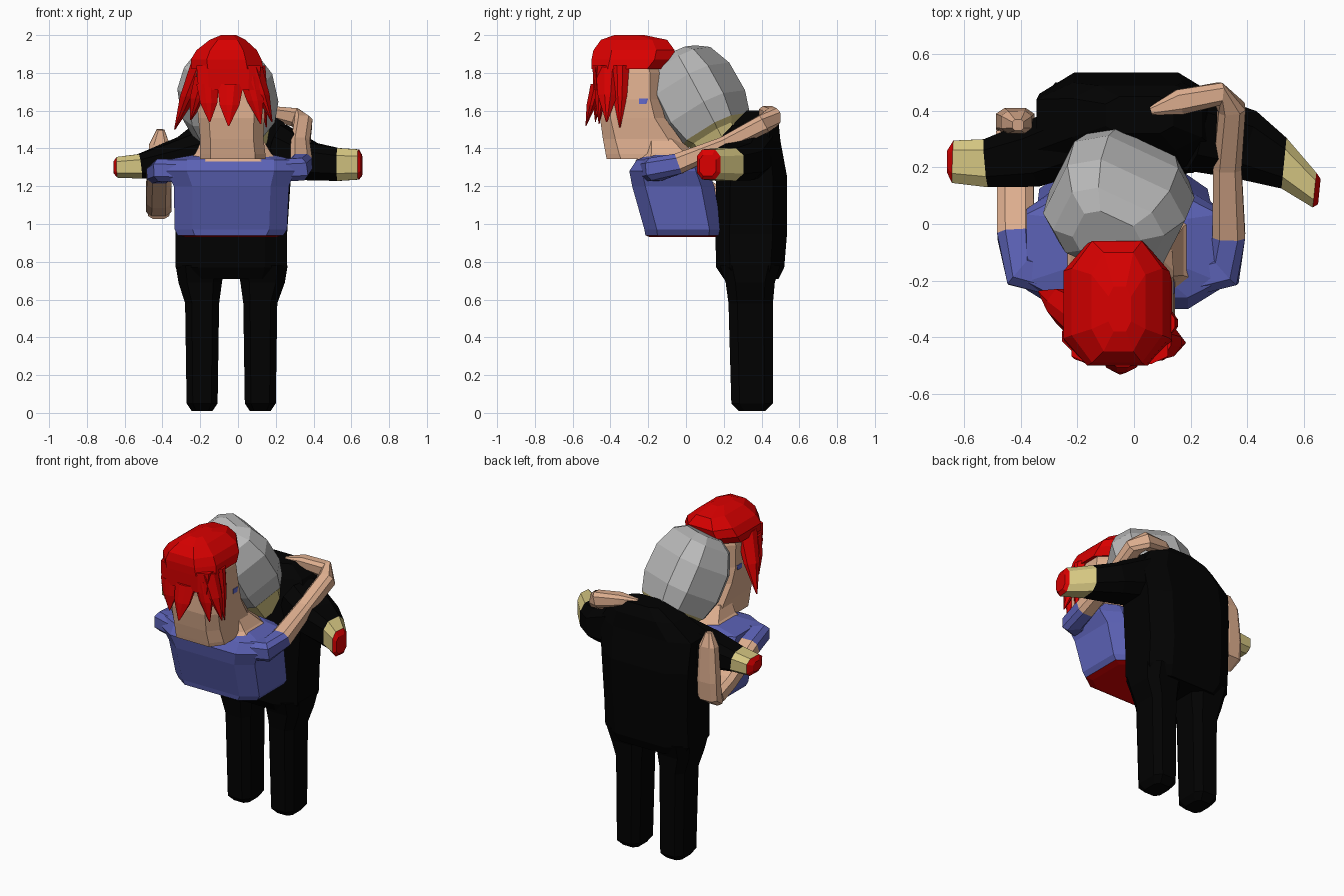
import bpy, bmesh
from mathutils import Vector as V


def mat(name, r, g, b):
    m = bpy.data.materials.new(name)
    m.diffuse_color = (r, g, b, 1)
    return m


BLACK = mat("black_cloth", 0.0005, 0.0005, 0.0005)
RED = mat("red", 0.7, 0.0, 0.0)
GREY = mat("grey_hair", 0.49, 0.49, 0.49)
KHAKI = mat("yellow_skin", 0.66, 0.56, 0.22)
SKIN = mat("peach_skin", 0.72, 0.42, 0.27)
BLUE = mat("blue_cloth", 0.105, 0.12, 0.46)
EYE = mat("eye_blue", 0.12, 0.14, 0.6)


def loft(name, rings, mats, k=0.6):
    """Skin 8-sided rings (centre, u, v); one material per segment."""
    bm = bmesh.new()
    used = list(dict.fromkeys(mats))
    corners = [(1, -k), (1, k), (k, 1), (-k, 1), (-1, k), (-1, -k), (-k, -1), (k, -1)]
    loops = [[bm.verts.new(c + u * a + v * b) for a, b in corners] for c, u, v in rings]
    seg = lambda i: used.index(mats[min(i, len(mats) - 1)])
    for i in range(len(loops) - 1):
        for j in range(8):
            n = (j + 1) % 8
            f = bm.faces.new((loops[i][j], loops[i][n], loops[i + 1][n], loops[i + 1][j]))
            f.material_index = seg(i)
    bm.faces.new(loops[0][::-1]).material_index = seg(0)
    bm.faces.new(loops[-1]).material_index = seg(len(loops))
    bmesh.ops.recalc_face_normals(bm, faces=bm.faces)
    me = bpy.data.meshes.new(name)
    bm.to_mesh(me)
    bm.free()
    for m in used:
        me.materials.append(m)
    ob = bpy.data.objects.new(name, me)
    bpy.context.collection.objects.link(ob)
    return ob


def stack(name, levels, mats, k=0.6):
    """Horizontal rings given as (z, x0, x1, y0, y1)."""
    return loft(name, [(V(((a + b) / 2, (c + d) / 2, z)), V(((b - a) / 2, 0, 0)), V((0, (d - c) / 2, 0)))
                       for z, a, b, c, d in levels], mats, k)


def limb(name, pts, mats, ref=(0, 0, 1), k=0.55):
    """Tube along (x, y, z, half width, half height[, ring direction])."""
    P = [V(p[:3]) for p in pts]
    rings = []
    for i, p in enumerate(pts):
        t = V(p[5]) if len(p) > 5 else P[min(i + 1, len(P) - 1)] - P[max(i - 1, 0)]
        t.normalize()
        u = t.cross(V(ref)).normalized()
        rings.append((P[i], u * p[3], u.cross(t) * p[4]))
    return loft(name, rings, mats, k)


# --- Standing figure in black: legs, torso, cut-off arms, head ---
for side, cx, out in (("left", -0.19, -0.02), ("right", 0.118, 0.025)):
    stack(side + "_leg", [(z, cx - w + min(o, 0), cx + w + max(o, 0), y0, y1) for z, w, y0, y1, o in (
        (0.01, 0.055, 0.28, 0.42, 0), (0.05, 0.082, 0.24, 0.46, 0), (0.58, 0.09, 0.225, 0.46, 0),
        (0.69, 0.105, 0.21, 0.47, out), (0.78, 0.12, 0.18, 0.5, out))], [BLACK])

stack("black_torso", [
    (0.71, -0.29, 0.23, 0.20, 0.49), (0.77, -0.33, 0.26, 0.16, 0.52), (0.95, -0.33, 0.26, 0.155, 0.535),
    (1.25, -0.335, 0.28, 0.16, 0.535), (1.44, -0.345, 0.30, 0.20, 0.50), (1.54, -0.22, 0.24, 0.26, 0.49),
    (1.60, -0.10, 0.14, 0.32, 0.45)], [BLACK], 0.6)

limb("right_black_arm", [
    (0.20, 0.33, 1.39, 0.14, 0.14), (0.38, 0.285, 1.33, 0.125, 0.10),
    (0.53, 0.215, 1.315, 0.09, 0.087, (1, -0.1, 0)), (0.638, 0.12, 1.315, 0.062, 0.08, (1, -0.1, 0)),
    (0.655, 0.115, 1.31, 0.045, 0.055, (1, -0.1, 0))], [BLACK, BLACK, KHAKI, RED])
limb("left_black_arm", [
    (-0.16, 0.32, 1.37, 0.13, 0.14), (-0.36, 0.245, 1.335, 0.115, 0.095), (-0.52, 0.215, 1.305, 0.085, 0.065),
    (-0.64, 0.22, 1.30, 0.075, 0.055), (-0.66, 0.22, 1.30, 0.04, 0.03)], [BLACK, BLACK, KHAKI, RED])

axis = V((-0.16, -0.46, 0.86)).normalized()
base = V((-0.02, 0.17, 1.485))
side = axis.cross(V((-0.42, -0.9, 0))).normalized()
loft("grey_head", [(base + axis * t, side * r, axis.cross(side) * r * 0.82) for t, r in (
    (-0.15, 0.13), (-0.01, 0.17), (0.02, 0.20), (0.14, 0.235), (0.31, 0.23), (0.43, 0.18), (0.475, 0.11))],
    [KHAKI, KHAKI, GREY], 0.58)

# --- Half figure in blue: torso with red underside ---
stack("blue_torso", [
    (0.93, -0.27, 0.20, -0.19, 0.16), (0.94, -0.32, 0.24, -0.215, 0.185), (0.97, -0.335, 0.26, -0.22, 0.19),
    (1.20, -0.34, 0.27, -0.285, 0.15), (1.28, -0.38, 0.30, -0.30, 0.12), (1.34, -0.38, 0.30, -0.26, 0.09),
    (1.365, -0.24, 0.19, -0.2, 0.06)], [RED, BLUE], 0.68)

# Hugging arms with blue sleeves
limb("right_hugging_arm", [
    (0.14, -0.21, 1.28, 0.06, 0.06), (0.32, -0.16, 1.29, 0.07, 0.06), (0.335, -0.04, 1.32, 0.058, 0.055),
    (0.33, 0.20, 1.42, 0.05, 0.042), (0.345, 0.41, 1.53, 0.048, 0.05), (0.30, 0.46, 1.565, 0.04, 0.05),
    (0.16, 0.43, 1.59, 0.045, 0.035), (0.06, 0.40, 1.59, 0.015, 0.015)], [BLUE, BLUE, SKIN])
limb("left_hugging_arm", [
    (-0.22, -0.21, 1.28, 0.06, 0.06), (-0.40, -0.16, 1.285, 0.07, 0.06), (-0.418, -0.04, 1.265, 0.065, 0.055),
    (-0.42, 0.20, 1.13, 0.065, 0.05), (-0.42, 0.32, 1.09, 0.068, 0.05)], [BLUE, BLUE, SKIN])
limb("left_hugging_forearm", [
    (-0.42, 0.30, 1.06, 0.04, 0.055), (-0.42, 0.36, 1.10, 0.045, 0.068), (-0.42, 0.365, 1.20, 0.045, 0.068),
    (-0.415, 0.36, 1.42, 0.04, 0.055), (-0.41, 0.35, 1.50, 0.02, 0.02)], [SKIN], ref=(1, 0, 0))

# Neck and face, turned towards the other figure
stack("peach_head", [
    (1.345, -0.20, 0.145, -0.42, 0.05), (1.37, -0.20, 0.145, -0.425, 0.02), (1.45, -0.20, 0.135, -0.44, -0.03),
    (1.56, -0.21, 0.14, -0.455, -0.11), (1.66, -0.22, 0.14, -0.45, -0.14),
    (1.80, -0.22, 0.12, -0.46, -0.14), (1.90, -0.20, 0.09, -0.42, -0.17)], [SKIN], 0.68)
# Flared collar
stack("peach_collar", [(1.33, -0.27, 0.22, -0.27, 0.09), (1.375, -0.225, 0.175, -0.24, 0.05),
                       (1.45, -0.19, 0.13, -0.22, -0.04)], [SKIN])


def spike(name, c, w, d, tip, m=RED):
    """Tapered lock from a horizontal base to a point."""
    rings = [(V(c).lerp(V(tip), t), V((w * s, 0, 0)), V((0, d * s, 0))) for t, s in ((0, 1), (0.5, 0.75), (1, 0.06))]
    return loft(name, rings, [m], 0.3)


spike("nose", (-0.045, -0.17, 1.66), 0.03, 0.03, (-0.045, -0.09, 1.59), SKIN)
for name, x in (("left_eye", -0.219), ("right_eye", 0.139)):
    stack(name, [(1.635, x - 0.004, x + 0.004, -0.25, -0.21), (1.665, x - 0.004, x + 0.004, -0.25, -0.20)], [EYE])

# Red hair: cap, back panel and hanging locks
stack("hair_cap", [
    (1.82, -0.245, 0.135, -0.50, -0.12), (1.87, -0.25, 0.125, -0.50, -0.07), (1.92, -0.22, 0.10, -0.49, -0.06),
    (1.975, -0.15, 0.04, -0.45, -0.10), (2.0, -0.09, -0.01, -0.38, -0.22)], [RED], 0.55)
stack("hair_back", [(1.71, -0.21, 0.11, -0.49, -0.42), (1.84, -0.22, 0.12, -0.495, -0.34)], [RED], 0.65)
for i, (c, w, d, tip) in enumerate((
        ((-0.19, -0.34, 1.85), 0.06, 0.08, (-0.335, -0.24, 1.50)),
        ((-0.17, -0.42, 1.78), 0.06, 0.06, (-0.25, -0.38, 1.55)),
        ((-0.16, -0.46, 1.74), 0.06, 0.03, (-0.15, -0.48, 1.54)),
        ((-0.04, -0.47, 1.74), 0.07, 0.035, (-0.05, -0.53, 1.52)),
        ((0.06, -0.45, 1.78), 0.06, 0.035, (0.12, -0.46, 1.53)),
        ((0.08, -0.41, 1.83), 0.05, 0.07, (0.18, -0.42, 1.54)),
        ((0.11, -0.35, 1.84), 0.035, 0.05, (0.15, -0.35, 1.51)))):
    spike("hair_lock_%d" % i, c, w, d, tip)
